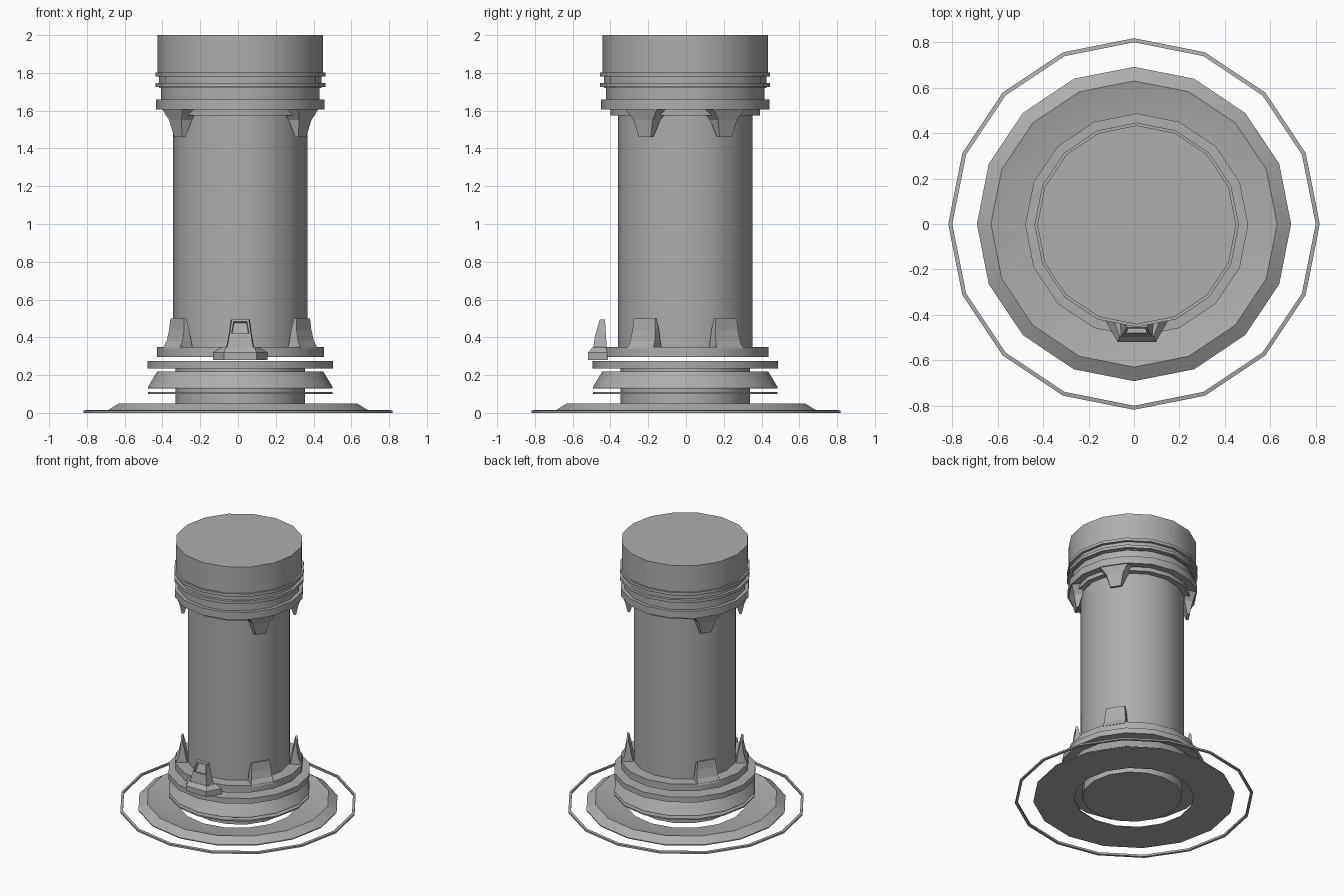
import bpy, bmesh, math
from mathutils import Matrix, Vector

if "Cube" in bpy.data.objects:
    bpy.data.objects.remove(bpy.data.objects["Cube"])

grey = bpy.data.materials.new("plain_grey")
grey.use_nodes = True
COLOUR = (0.42, 0.42, 0.42, 1)
grey.diffuse_color = COLOUR
grey.node_tree.nodes["Principled BSDF"].inputs["Base Color"].default_value = COLOUR

SIDES = 16
BODY = Vector((0.012, -0.004, 0))  # the body sits slightly off the base axis


def finish(name, bm, location, angle=0.0, smooth=True):
    bmesh.ops.recalc_face_normals(bm, faces=bm.faces)
    mesh = bpy.data.meshes.new(name)
    bm.to_mesh(mesh)
    bm.free()
    mesh.materials.append(grey)
    obj = bpy.data.objects.new(name, mesh)
    bpy.context.collection.objects.link(obj)
    obj.location = location
    obj.rotation_euler.z = angle
    if smooth:
        bpy.ops.object.select_all(action="DESELECT")
        obj.select_set(True)
        bpy.context.view_layer.objects.active = obj
        bpy.ops.object.shade_smooth_by_angle(angle=math.radians(30))
    return obj


def lathe(name, profile, location=BODY, closed=False):
    """Revolve a (radius, height) profile; open profiles are capped flat."""
    bm = bmesh.new()
    rings = []
    for r, z in profile:
        rings.append([bm.verts.new((r * math.cos(a), r * math.sin(a), z))
                      for a in (math.tau * i / SIDES for i in range(SIDES))])
    pairs = list(zip(rings, rings[1:]))
    if closed:
        pairs.append((rings[-1], rings[0]))
    else:
        bm.faces.new(rings[0])
        bm.faces.new(rings[-1])
    for low, high in pairs:
        for i in range(SIDES):
            j = (i + 1) % SIDES
            bm.faces.new((low[i], low[j], high[j], high[i]))
    return finish(name, bm, location)


def clip(name, sections, degrees, recess=0.0):
    """Stack sections (z, inner r, outer r, inner half width, outer half width)."""
    bm = bmesh.new()
    rings = [[bm.verts.new(p) for p in
              ((r0, -w0, z), (r1, -w1, z), (r1, w1, z), (r0, w0, z))]
             for z, r0, r1, w0, w1 in sections]
    bm.faces.new(rings[0])
    bm.faces.new(rings[-1])
    for low, high in zip(rings, rings[1:]):
        for i in range(4):
            j = (i + 1) % 4
            face = bm.faces.new((low[i], low[j], high[j], high[i]))
            if i == 1:
                front = face
    if recess:
        # sunken window in the uppermost outer face
        bmesh.ops.recalc_face_normals(bm, faces=bm.faces)
        bmesh.ops.inset_region(bm, faces=[front], thickness=0.015, depth=0)
        bmesh.ops.inset_region(bm, faces=[front], thickness=0.004, depth=-recess)
    return finish(name, bm, BODY, math.radians(degrees), smooth=False)


# Ground pieces: separate thin hoop and shallow dish with an open centre
lathe("ground_hoop", [(0.80, 0), (0.818, 0), (0.818, 0.012), (0.80, 0.015)],
      Vector(), closed=True)
lathe("base_dish", [(0.41, 0.005), (0.692, 0.005), (0.692, 0.012), (0.63, 0.05),
                    (0.545, 0.028), (0.41, 0.012)], Vector(), closed=True)

# Lower stem with its stacked flanges
lathe("lower_stem", [(0.342, 0.01), (0.342, 0.25)])
lathe("thin_disc", [(0.489, 0.1), (0.489, 0.11)])
lathe("tapered_flange", [(0.489, 0.13), (0.489, 0.137), (0.44, 0.218)])
lathe("wide_flange", [(0.491, 0.235), (0.491, 0.275)])

# Main column and its foot collar
lathe("column", [(0.355, 0.3), (0.355, 1.62)])
lathe("foot_collar", [(0.442, 0.297), (0.442, 0.35)])

# Head: stepped collar, two thin ribs and the cap
lathe("head_collar", [(0.395, 1.575), (0.395, 1.605), (0.445, 1.605),
                      (0.445, 1.66), (0.42, 1.66), (0.42, 1.73)])
lathe("head_cap", [(0.43, 1.72), (0.43, 1.795), (0.438, 1.795), (0.438, 2)])
for label, z in (("lower", 1.725), ("upper", 1.78)):
    lathe(label + "_rib", [(0.45, z), (0.45, z + 0.022)])

# Four pairs of side clips: upright tabs below, hanging hooks above
for side, degrees in (("front_left", -33), ("back_left", 33),
                      ("back_right", 147), ("front_right", -147)):
    clip(side + "_tab", [(0.34, 0.35, 0.437, 0.078, 0.082),
                         (0.38, 0.36, 0.415, 0.077, 0.077),
                         (0.44, 0.37, 0.402, 0.075, 0.072),
                         (0.50, 0.385, 0.398, 0.07, 0.066)], degrees)
    clip(side + "_hook", [(1.46, 0.375, 0.392, 0.042, 0.038),
                          (1.55, 0.35, 0.41, 0.07, 0.06),
                          (1.61, 0.35, 0.43, 0.125, 0.1)], degrees)

# Front latch: wide foot and a leaning arm with a recessed window
clip("latch_foot", [(0.28, 0.41, 0.515, 0.145, 0.085),
                    (0.32, 0.41, 0.515, 0.145, 0.085),
                    (0.348, 0.41, 0.49, 0.105, 0.075)], -90)
clip("latch_arm", [(0.34, 0.415, 0.488, 0.075, 0.07),
                   (0.41, 0.42, 0.478, 0.062, 0.058),
                   (0.495, 0.425, 0.452, 0.05, 0.045)], -90, recess=0.02)
